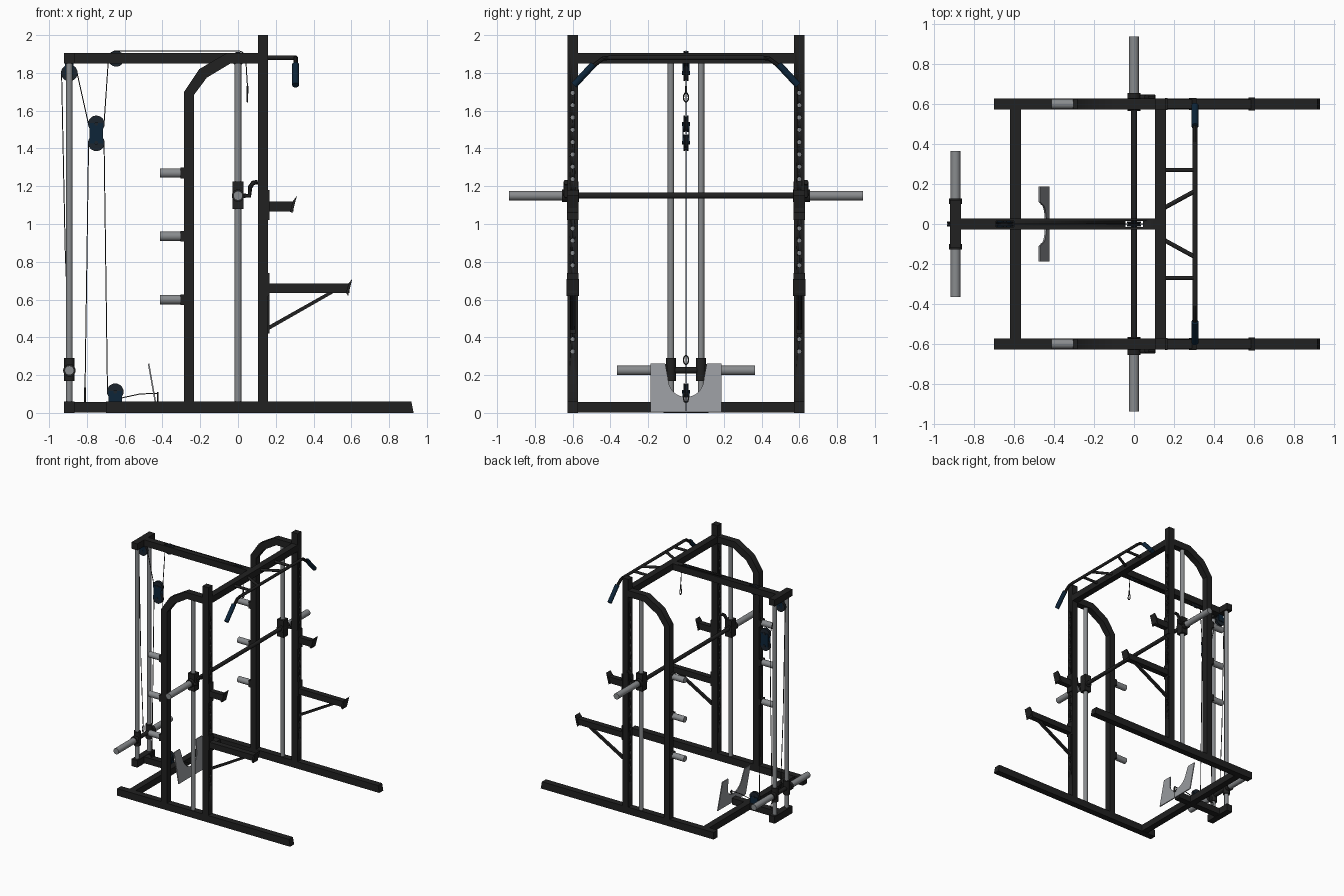
import bpy, bmesh, math
from mathutils import Vector, Matrix

if "Cube" in bpy.data.objects:
    bpy.data.objects.remove(bpy.data.objects["Cube"])

def material(name, rgb):
    m = bpy.data.materials.new(name)
    m.diffuse_color = (*rgb, 1)
    m.use_nodes = True
    m.node_tree.nodes["Principled BSDF"].inputs["Base Color"].default_value = m.diffuse_color
    return m

BLACK = material("black_frame", (0.015, 0.015, 0.015))
STEEL = material("brushed_steel", (0.25, 0.26, 0.27))
PLATE = material("grey_plate", (0.31, 0.32, 0.34))
NAVY = material("navy_rubber", (0.004, 0.018, 0.04))
WHEEL = material("dark_wheel", (0.012, 0.018, 0.026))
CABLE = material("cable", (0.03, 0.03, 0.03))

def finish(name, bm, mat):
    bmesh.ops.recalc_face_normals(bm, faces=bm.faces)
    me = bpy.data.meshes.new(name)
    bm.to_mesh(me)
    bm.free()
    return place(name, me, mat)

def place(name, me, mat):
    me.materials.clear()
    me.materials.append(mat)
    for p in me.polygons:
        p.use_smooth = True
    me.set_sharp_from_angle(angle=math.radians(35))
    ob = bpy.data.objects.new(name, me)
    bpy.context.collection.objects.link(ob)
    return ob

def box(name, x, y, z, mat=BLACK):
    bm = bmesh.new()
    size = [b - a for a, b in (x, y, z)]
    mid = [(a + b) / 2 for a, b in (x, y, z)]
    bmesh.ops.create_cube(bm, size=1, matrix=Matrix.Translation(mid) @ Matrix.Diagonal((*size, 1)))
    return finish(name, bm, mat)

def prism(name, xz, y0, y1, mat=BLACK):
    """Extrude an outline in x-z along y."""
    bm = bmesh.new()
    f = bm.faces.new([bm.verts.new((x, y0, z)) for x, z in xz])
    r = bmesh.ops.extrude_face_region(bm, geom=[f])
    bmesh.ops.translate(bm, vec=(0, y1 - y0, 0),
                        verts=[v for v in r["geom"] if isinstance(v, bmesh.types.BMVert)])
    return finish(name, bm, mat)

def lathe(name, origin, direction, profile, mat=BLACK, n=20):
    """Turn (distance, radius) pairs about an axis."""
    bm = bmesh.new()
    rot = Vector((0, 0, 1)).rotation_difference(Vector(direction)).to_matrix()
    o = Vector(origin)
    rings = [[bm.verts.new(o + rot @ Vector((r * math.cos(a), r * math.sin(a), t)))
              for a in (2 * math.pi * i / n for i in range(n))] for t, r in profile]
    for a, b in zip(rings, rings[1:]):
        for i in range(n):
            bm.faces.new((a[i], a[(i + 1) % n], b[(i + 1) % n], b[i]))
    bm.faces.new(rings[0][::-1])
    bm.faces.new(rings[-1])
    return finish(name, bm, mat)

def rod(name, p0, p1, r, mat=BLACK, n=20):
    d = Vector(p1) - Vector(p0)
    return lathe(name, p0, d, [(0, r), (d.length, r)], mat, n)

def wire(name, pts, r, mat=CABLE, closed=False, res=1):
    cu = bpy.data.curves.new(name, "CURVE")
    cu.dimensions = "3D"
    cu.bevel_depth, cu.bevel_resolution, cu.use_fill_caps = r, res, True
    sp = cu.splines.new("POLY")
    sp.points.add(len(pts) - 1)
    for p, c in zip(sp.points, pts):
        p.co = (*c, 1)
    sp.use_cyclic_u = closed
    tmp = bpy.data.objects.new(name + "_curve", cu)
    me = bpy.data.meshes.new_from_object(tmp)
    bpy.data.objects.remove(tmp)
    return place(name, me, mat)

def cut(target, cutters):
    for c in cutters:
        c.hide_render = True
        c.hide_set(True)
        m = target.modifiers.new("cut", "BOOLEAN")
        m.operation, m.solver, m.object = "DIFFERENCE", "EXACT", c
    bpy.context.view_layer.update()
    me = bpy.data.meshes.new_from_object(target.evaluated_get(bpy.context.evaluated_depsgraph_get()))
    target.modifiers.clear()
    target.data = me
    for c in cutters:
        bpy.data.objects.remove(c)

def arc(cx, cz, r, a0, a1, n=8):
    return [(cx + r * math.cos(math.radians(a0 + (a1 - a0) * i / n)), 0,
             cz + r * math.sin(math.radians(a0 + (a1 - a0) * i / n))) for i in range(n + 1)]

W = 0.027   # half width of square tube

# Central spine, rear tees and cross beams
top = box("top_spine", (-0.865, 0.105), (-W, W), (1.85, 1.905))
cut(top, [box("slot", x, (-0.014, 0.014), (1.8, 1.95)) for x in ((-0.042, 0.045), (-0.69, -0.60))])
box("top_cross_beam", (0.105, 0.16), (-0.575, 0.575), (1.85, 1.905))
box("rear_cross_beam", (-0.62, -0.565), (-0.575, 0.575), (0.002, 0.058))
box("base_spine", (-0.865, -0.45), (-W, W), (0.003, 0.057))
for nm, z in (("top", (1.85, 1.905)), ("bottom", (0, 0.06))):
    box(nm + "_rear_tee", (-0.92, -0.865), (-0.12, 0.12), z)

# Everything repeated on both sides
for s, side in ((-1, "left"), (1, "right")):
    y = 0.6 * s
    ya, yb = y - W, y + W
    prism(side + "_base_rail", [(-0.70, 0), (0.93, 0), (0.918, 0.06), (-0.70, 0.06)], ya, yb)
    post = box(side + "_front_post", (0.105, 0.16), (ya, yb), (0.06, 2.0))
    bm = bmesh.new()
    for i in range(22):
        bmesh.ops.create_cone(bm, cap_ends=True, segments=12, radius1=0.011, radius2=0.011, depth=0.2,
                              matrix=Matrix.Translation((0.13, y, 0.325 + i * 0.0652)) @ Matrix.Rotation(math.pi / 2, 4, "Y"))
    cut(post, [finish("holes", bm, BLACK)])
    prism(side + "_rear_arch", [(-0.285, 0.06), (-0.285, 1.70), (-0.205, 1.82), (-0.06, 1.905), (0.105, 1.905),
                                (0.105, 1.85), (-0.04, 1.85), (-0.165, 1.775), (-0.232, 1.685), (-0.232, 0.06)], ya, yb)
    rod(side + "_guide_rod", (0, y, 0.06), (0, y, 1.86), 0.018, STEEL)
    # plate storage pegs
    for z in (0.60, 0.935, 1.27):
        rod(side + "_storage_peg", (-0.412, y, z), (-0.30, y, z), 0.025, STEEL)
        box(side + "_peg_flange", (-0.305, -0.285), (y - 0.025, y + 0.025), (z - 0.028, z + 0.028))
    # bar hook cup
    box(side + "_cup_bracket", (0.155, 0.168), (y - 0.03, y + 0.03), (1.02, 1.18))
    box(side + "_cup_arm", (0.16, 0.295), (y - 0.022, y + 0.022), (1.067, 1.12))
    prism(side + "_cup_lip", [(0.275, 1.065), (0.288, 1.058), (0.312, 1.15), (0.29, 1.12)], y - 0.03, y + 0.03)
    # safety arm
    box(side + "_safety_bracket", (0.155, 0.168), (y - 0.03, y + 0.03), (0.62, 0.74))
    box(side + "_safety_brace_plate", (0.16, 0.168), (y - 0.015, y + 0.015), (0.42, 0.63))
    box(side + "_safety_arm", (0.16, 0.59), (y - 0.024, y + 0.024), (0.635, 0.685))
    prism(side + "_safety_lip", [(0.572, 0.635), (0.583, 0.62), (0.605, 0.71), (0.585, 0.685)], y - 0.033, y + 0.033)
    prism(side + "_safety_brace", [(0.165, 0.44), (0.165, 0.463), (0.48, 0.64), (0.515, 0.64)], y - 0.011, y + 0.011)
    # sliding bar carriage and locking hook
    box(side + "_slider_block", (-0.03, 0.03), (y - 0.03, y + 0.03), (1.08, 1.225))
    rod(side + "_slider_bearing", (0, y - 0.034, 1.15), (0, y + 0.034, 1.15), 0.033)
    wire(side + "_lock_hook", [(0.02, y + s * 0.035, 1.15), (0.06, y + s * 0.035, 1.15), (0.064, y + s * 0.035, 1.195),
                               (0.08, y + s * 0.035, 1.218), (0.105, y + s * 0.035, 1.222)], 0.013, BLACK, res=3)
    lathe(side + "_bar_sleeve", (0, s * 0.65, 1.15), (0, s, 0), [(0, 0.025), (0.288, 0.025)], STEEL)
    rod(side + "_bar_collar", (0, s * 0.63, 1.15), (0, s * 0.656, 1.15), 0.033)
    # pull-up bar ends and braces
    wire(side + "_pullup_bend", [(0.305, s * 0.40, 1.88), (0.305, s * 0.44, 1.876), (0.305, s * 0.50, 1.83)], 0.012, BLACK, res=3)
    rod(side + "_pullup_grip", (0.305, s * 0.49, 1.845), (0.305, s * 0.593, 1.735), 0.018, NAVY)
    rod(side + "_pullup_strut", (0.15, s * 0.27, 1.88), (0.305, s * 0.27, 1.88), 0.011)
    rod(side + "_pullup_diagonal", (0.15, s * 0.08, 1.88), (0.305, s * 0.165, 1.88), 0.011)
    # weight carriage on rear rods
    yr = s * 0.08
    rod(side + "_rear_rod", (-0.893, yr, 0.05), (-0.893, yr, 1.86), 0.017, STEEL)
    rod(side + "_carriage_sleeve", (-0.893, yr, 0.17), (-0.893, yr, 0.29), 0.027)
    rod(side + "_carriage_collar", (-0.893, s * 0.10, 0.225), (-0.893, s * 0.128, 0.225), 0.033)
    rod(side + "_carriage_peg", (-0.893, s * 0.12, 0.225), (-0.893, s * 0.365, 0.225), 0.025, STEEL)

rod("bar_shaft", (0, -0.64, 1.15), (0, 0.64, 1.15), 0.016)
rod("pullup_bar", (0.305, -0.41, 1.88), (0.305, 0.41, 1.88), 0.012)
rod("carriage_bar", (-0.893, -0.1, 0.225), (-0.893, 0.1, 0.225), 0.017)

# Foot plate: notched outline, leaning back
half = [(0.188, 0), (0.188, 0.26), (0.11, 0.26)]
half += [(0.095 * math.cos(a), 0.18 - 0.10 * math.sin(a)) for a in (math.pi / 2 * i / 8 for i in range(9))]
outline = half + [(-u, v) for u, v in half[-2::-1]]
foot = prism("foot_plate", outline, -0.004, 0.004, PLATE)
foot.matrix_world = (Matrix.Translation((-0.428, 0, 0.004)) @ Matrix.Rotation(math.radians(-10), 4, "Y")
                     @ Matrix.Rotation(math.pi / 2, 4, "Z"))

# Pulley wheels
for nm, x, z, r in (("rear", -0.893, 1.80, 0.044), ("upper", -0.645, 1.875, 0.042), ("front", 0, 1.875, 0.036),
                    ("floating_high", -0.75, 1.53, 0.044), ("floating_low", -0.75, 1.43, 0.044),
                    ("low", -0.65, 0.112, 0.044)):
    lathe(nm + "_pulley", (x, 0, z), (0, 1, 0), [(-0.02, 0.01), (-0.012, 0.01), (-0.012, r), (-0.007, r), (0, r - 0.009),
                                                 (0.007, r), (0.012, r), (0.012, 0.01), (0.02, 0.01)], WHEEL, 24)

# Pulley brackets
for s in (-1, 1):
    ya, yb = s * 0.0125, s * 0.0175
    box("floating_bracket", (-0.785, -0.715), sorted((ya, yb)), (1.425, 1.535), NAVY)
    box("low_bracket", (-0.685, -0.615), sorted((ya, yb)), (0.05, 0.115), NAVY)
    box("rear_bracket", (-0.915, -0.87), sorted((ya, yb)), (1.79, 1.86), NAVY)

# Cables
wire("upper_cable", [(-0.893, 0, 0.30), (-0.915, 0, 0.87)] + arc(-0.893, 1.80, 0.041, 180, 0)
     + arc(-0.75, 1.53, 0.041, 190, 350) + arc(-0.645, 1.875, 0.041, 180, 90) + arc(0, 1.875, 0.041, 90, 0)
     + [(0.05, 0, 1.73)], 0.003)
wire("lower_cable", [(-0.81, 0, 0.12)] + arc(-0.75, 1.43, 0.041, 180, 0)
     + arc(-0.65, 0.112, 0.041, 180, 300) + [(-0.52, 0, 0.10), (-0.425, 0, 0.104)], 0.003)

# Snap hooks
def snap_hook(name, x, z, tilt=0.0):
    pts = []
    for i in range(16):
        a = 2 * math.pi * i / 16
        u, v = 0.013 * math.cos(a), 0.024 * math.sin(a)
        pts.append((x + v * math.sin(tilt), u, z + v * math.cos(tilt)))
    wire(name, pts, 0.004, CABLE, True)

snap_hook("front_snap_hook", 0.05, 1.67)
wire("front_hook_link", [(0.05, 0, 1.73), (0.05, 0, 1.69)], 0.005)
snap_hook("carriage_snap_hook", -0.893, 0.28)
snap_hook("base_snap_hook", -0.81, 0.08)
wire("base_hook_link", [(-0.81, 0, 0.10), (-0.81, 0, 0.135)], 0.006)
snap_hook("foot_snap_hook", -0.425, 0.08)
wire("foot_hook_link", [(-0.425, 0, 0.11), (-0.425, 0, 0.01)], 0.003)
